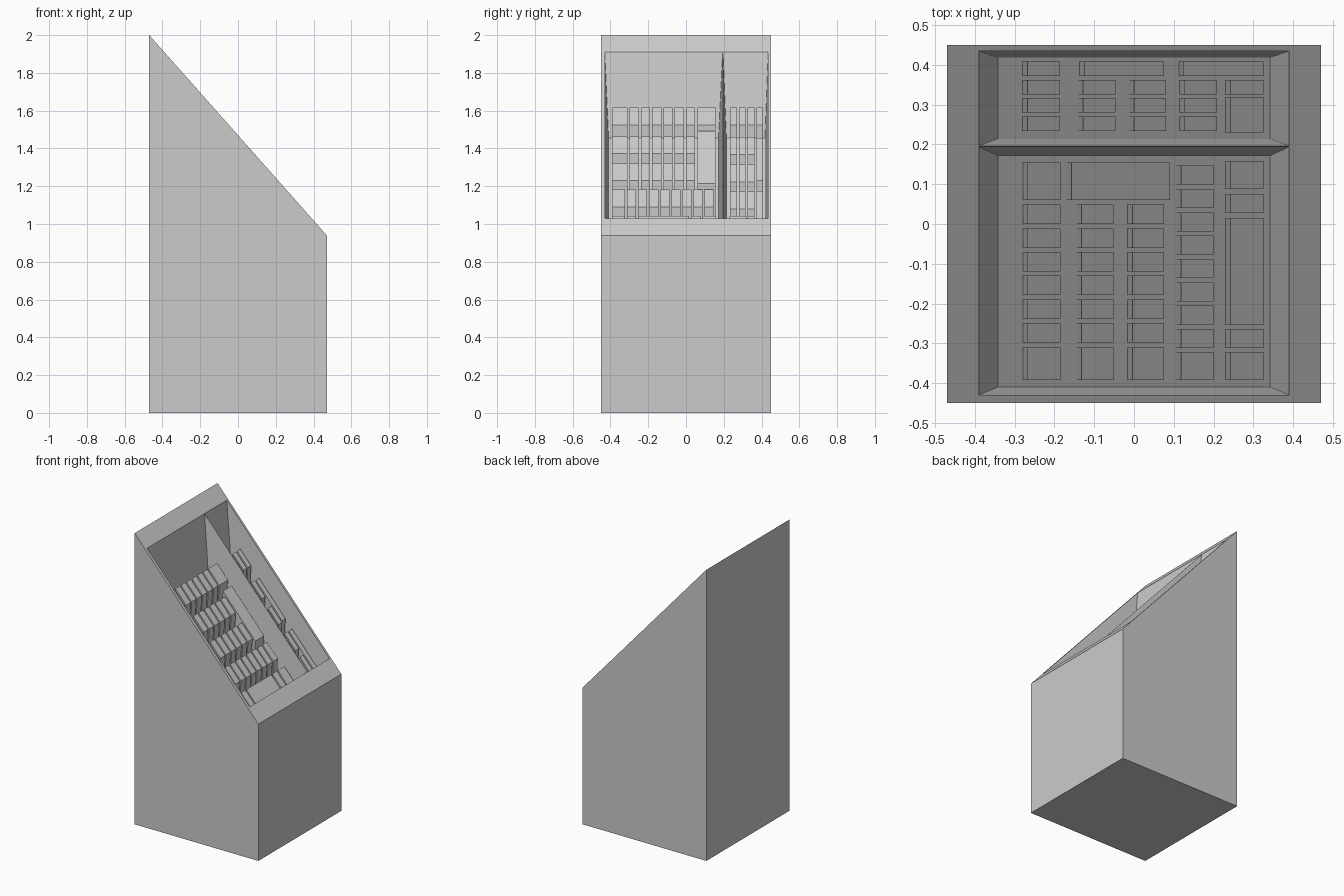
import bpy, bmesh

cube = bpy.data.objects.get("Cube")
if cube:
    bpy.data.objects.remove(cube, do_unlink=True)

grey = bpy.data.materials.new("plain grey")
grey.use_nodes = True
colour = (0.6, 0.6, 0.6, 1)
grey.diffuse_color = colour
grey.node_tree.nodes["Principled BSDF"].inputs["Base Color"].default_value = colour

HALF_X, HALF_Y = 0.47, 0.45
DEPTH = 0.40        # pocket floor below the sloped face
BLOCK_DROP = 0.155  # block tops below the sloped face


def slope(x, drop=0.0):
    """Height on the sloped face, or on a plane parallel to it."""
    return 1.47 - 1.128 * x - drop


def finish(bm, name):
    bmesh.ops.remove_doubles(bm, verts=bm.verts, dist=0.0001)
    bmesh.ops.recalc_face_normals(bm, faces=bm.faces)
    mesh = bpy.data.meshes.new(name)
    bm.to_mesh(mesh)
    bm.free()
    mesh.materials.append(grey)
    obj = bpy.data.objects.new(name, mesh)
    bpy.context.collection.objects.link(obj)
    return obj


def ring(x0, x1, y0, y1, height):
    return [(x, y, height(x)) for x, y in ((x0, y0), (x1, y0), (x1, y1), (x0, y1))]


def add_faces(bm, lower, upper, cap_lower=False, cap_upper=False):
    """Walls between two four-cornered rings, with optional caps."""
    a = [bm.verts.new(p) for p in lower]
    b = [bm.verts.new(p) for p in upper]
    for i in range(4):
        j = (i + 1) % 4
        bm.faces.new((a[i], a[j], b[j], b[i]))
    if cap_lower:
        bm.faces.new(a)
    if cap_upper:
        bm.faces.new(b)


# Cabinet: sloped prism whose top is a rim around two tapered pockets
bm = bmesh.new()
add_faces(bm, ring(-HALF_X, HALF_X, -HALF_Y, HALF_Y, lambda x: 0),
          ring(-HALF_X, HALF_X, -HALF_Y, HALF_Y, slope), cap_lower=True)
xs = (-HALF_X, -0.39, 0.39, HALF_X)
ys = (-HALF_Y, -0.43, 0.194, 0.196, 0.435, HALF_Y)
pocket_floor_y = {1: (-0.41, 0.172), 3: (0.214, 0.418)}
for i in range(3):
    for j in range(5):
        rim = ring(xs[i], xs[i + 1], ys[j], ys[j + 1], slope)
        if i == 1 and j in pocket_floor_y:
            y0, y1 = pocket_floor_y[j]
            floor = ring(-0.342, 0.342, y0, y1, lambda x: slope(x, DEPTH))
            add_faces(bm, floor, rim, cap_lower=True)
        else:
            bm.faces.new([bm.verts.new(p) for p in rim])
finish(bm, "cabinet")


def blocks(name, columns):
    """Upright blocks with sloped tops, leaning slightly down the slope."""
    bm = bmesh.new()
    for (x0, x1), rows in columns:
        for y0, y1 in rows:
            top = ring(x0, x1, y0, y1, lambda x: slope(x, BLOCK_DROP))
            base = ring(x0 - 0.012, x1 - 0.012, y0, y1,
                        lambda x: slope(x, DEPTH + 0.005))
            add_faces(bm, base, top, True, True)
    return finish(bm, name)


# Blocks in the wide pocket
front_row = (-0.392, -0.31)
small = [(-0.298 + 0.0595 * k, -0.249 + 0.0595 * k) for k in range(6)]
back_row = (0.06, 0.155)
fourth = [(-0.312 + 0.0587 * k, -0.264 + 0.0587 * k) for k in range(8)]
blocks("wide_pocket_blocks", [
    ((-0.267, -0.185), [front_row, back_row] + small),
    ((-0.132, -0.052), [front_row] + small),
    ((-0.004, 0.076), [front_row] + small),
    ((-0.157, 0.09), [back_row]),
    ((0.118, 0.2), [(-0.392, -0.322)] + fourth),
    ((0.242, 0.325), [(-0.392, -0.322), (-0.312, -0.264), (-0.254, 0.015),
                      (0.028, 0.076), (0.088, 0.158)]),
])

# Blocks in the narrow pocket
rows = [(0.234 + 0.046 * k, 0.27 + 0.046 * k) for k in range(4)]
blocks("narrow_pocket_blocks", [
    ((-0.268, -0.186), rows),
    ((-0.128, -0.046), rows[:3]),
    ((0.0, 0.081), rows[:3]),
    ((0.126, 0.209), rows[:3]),
    ((-0.125, 0.075), rows[3:]),
    ((0.125, 0.325), rows[3:]),
    ((0.242, 0.325), [(0.23, 0.319), rows[2]]),
])
